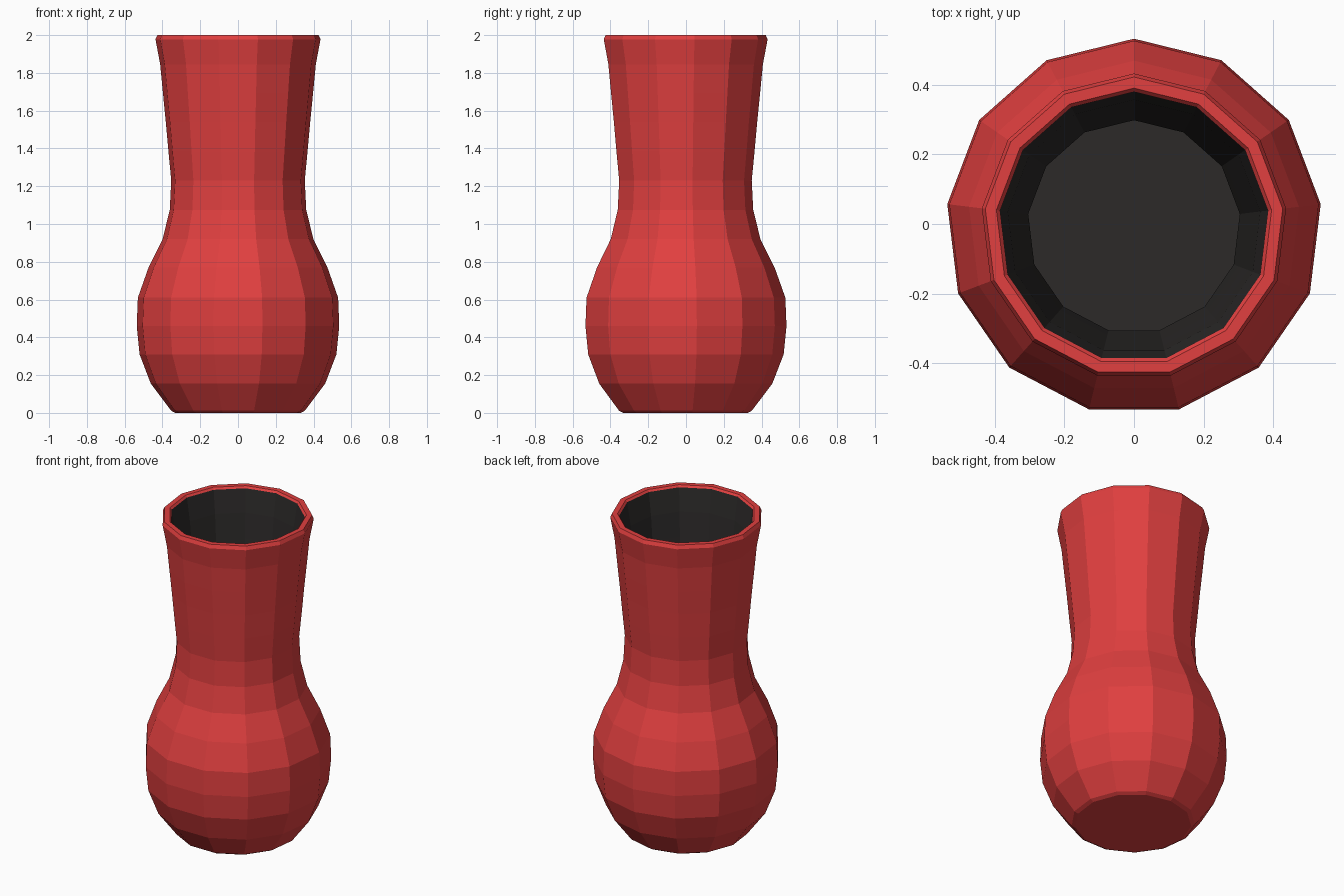
import bpy, bmesh
from math import sin, cos, pi

if "Cube" in bpy.data.objects:
    bpy.data.objects.remove(bpy.data.objects["Cube"])

SIDES = 13
Y_SHIFT = -0.008  # centres the odd-sided shape on y

# (radius, height) profiles
outer = [(0.335, 0), (0.357, 0.012), (0.465, 0.155), (0.525, 0.31), (0.54, 0.46),
         (0.534, 0.61), (0.477, 0.77), (0.402, 0.92), (0.364, 1.075), (0.356, 1.23),
         (0.371, 1.385), (0.385, 1.54), (0.4, 1.69), (0.415, 1.845),
         (0.44, 1.978), (0.43, 2.0), (0.398, 2.0), (0.388, 1.988)]
inner = [(0.388, 1.988), (0.365, 1.845), (0.35, 1.69), (0.335, 1.54), (0.32, 1.385),
         (0.306, 1.23), (0.314, 1.09), (0.355, 0.94), (0.43, 0.79), (0.485, 0.62),
         (0.49, 0.46), (0.476, 0.32), (0.42, 0.18), (0.32, 0.05)]


def material(name, color):
    mat = bpy.data.materials.new(name)
    mat.diffuse_color = color
    mat.use_nodes = True
    mat.node_tree.nodes["Principled BSDF"].inputs["Base Color"].default_value = mat.diffuse_color
    return mat


def lathe(name, profile, mat, cap_first):
    bm = bmesh.new()
    rings = [[bm.verts.new((r * sin(2 * pi * i / SIDES),
                            r * cos(2 * pi * i / SIDES) + Y_SHIFT, z))
              for i in range(SIDES)] for r, z in profile]
    for a, b in zip(rings, rings[1:]):
        for i in range(SIDES):
            j = (i + 1) % SIDES
            bm.faces.new((a[j], a[i], b[i], b[j]))
    if cap_first:
        bm.faces.new(rings[0])
    else:
        bm.faces.new(rings[-1][::-1])
    mesh = bpy.data.meshes.new(name)
    bm.to_mesh(mesh)
    bm.free()
    mesh.materials.append(mat)
    obj = bpy.data.objects.new(name, mesh)
    bpy.context.collection.objects.link(obj)
    return obj


# Red outer body with base and bevelled lip
lathe("vase_body", outer, material("red_glaze", (0.75, 0.05, 0.05, 1)), True)
# Dark inner wall and floor
lathe("vase_interior", inner, material("dark_inside", (0.025, 0.023, 0.022, 1)), False)
